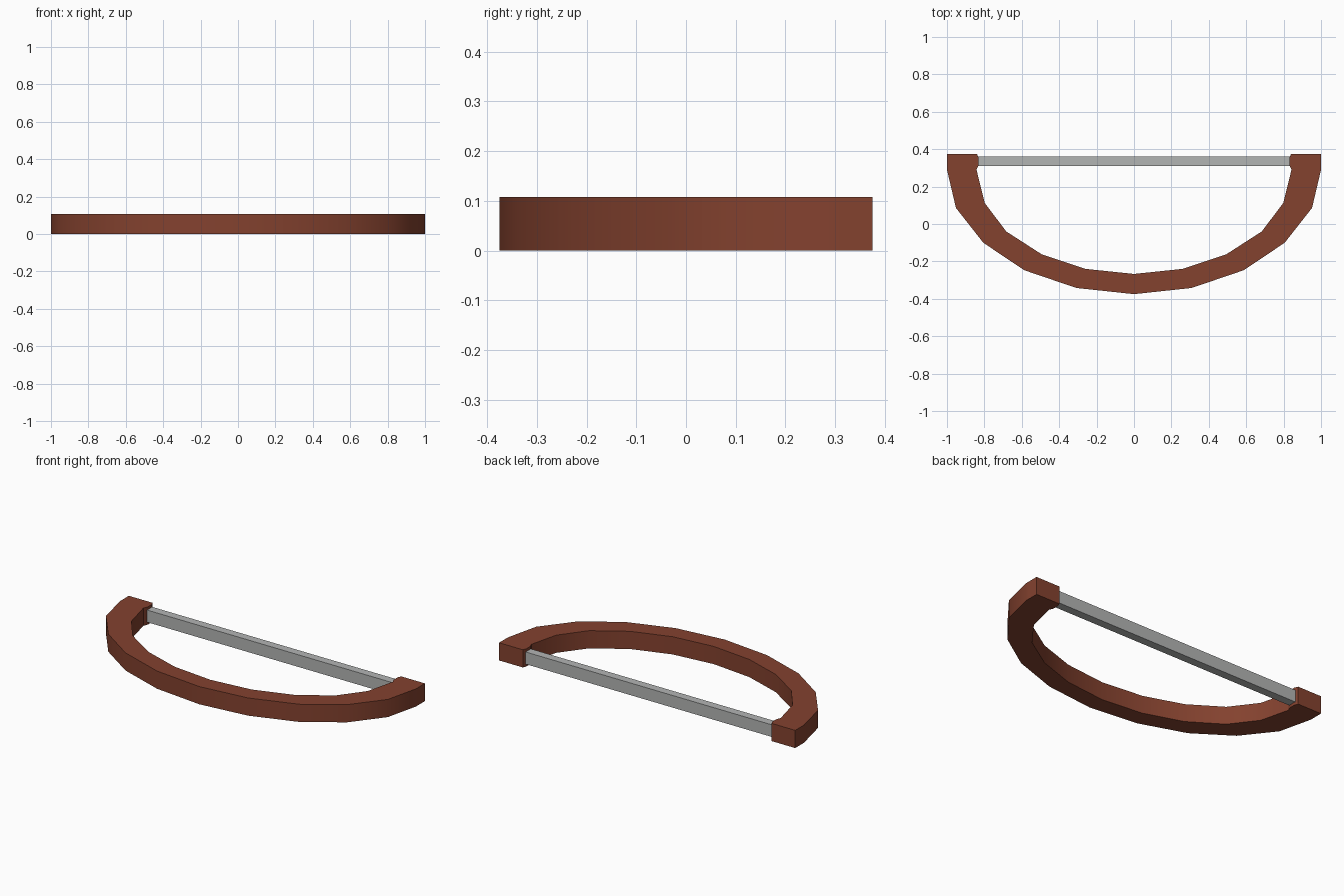
import bpy, bmesh, math

cube = bpy.data.objects.get("Cube")
if cube:
    bpy.data.objects.remove(cube, do_unlink=True)


def make_material(name, colour):
    mat = bpy.data.materials.new(name)
    mat.use_nodes = True
    mat.diffuse_color = (*colour, 1)
    bsdf = next(n for n in mat.node_tree.nodes if n.type == 'BSDF_PRINCIPLED')
    bsdf.inputs["Base Color"].default_value = (*colour, 1)
    return mat


def finish(bm, name, mat):
    bmesh.ops.recalc_face_normals(bm, faces=bm.faces)
    mesh = bpy.data.meshes.new(name)
    bm.to_mesh(mesh)
    bm.free()
    obj = bpy.data.objects.new(name, mesh)
    bpy.context.collection.objects.link(obj)
    mesh.materials.append(mat)
    return obj


def mirrored(half):
    """Full chain of points from the -x end to the +x end."""
    return [(-x, y) for x, y in reversed(half[1:])] + half


wood = make_material("brown wood", (0.23, 0.054, 0.028))
metal = make_material("grey metal", (0.45, 0.46, 0.455))

# Curved wooden bow: matching outer and inner outlines, centre to tip
HEIGHT = 0.108
outer = mirrored([(0, -.375), (.308, -.342), (.587, -.247), (.806, -.1),
                  (.952, .086), (1, .29), (1, .31), (1, .355), (1, .375)])
inner = mirrored([(0, -.267), (.26, -.24), (.492, -.163), (.683, -.04),
                  (.798, .112), (.842, .29), (.831, .315), (.831, .355), (.84, .375)])
bm = bmesh.new()
rings = [[bm.verts.new(p) for p in ((*o, 0), (*o, HEIGHT), (*i, HEIGHT), (*i, 0))]
         for o, i in zip(outer, inner)]
for a, b in zip(rings, rings[1:]):
    for k in range(4):
        n = (k + 1) % 4
        bm.faces.new((a[k], a[n], b[n], b[k]))
for end in (rings[0], rings[-1]):
    bm.faces.new(end)
bow = finish(bm, "curved_wooden_bow", wood)

bpy.ops.object.select_all(action='DESELECT')
bow.select_set(True)
bpy.context.view_layer.objects.active = bow
bpy.ops.object.shade_smooth_by_angle(angle=math.radians(30))

# Straight metal bar joining the two tips
bm = bmesh.new()
bmesh.ops.create_cube(bm, size=1)
bmesh.ops.scale(bm, vec=(1.7, .05, .074), verts=bm.verts)
bmesh.ops.translate(bm, vec=(0, .335, HEIGHT / 2), verts=bm.verts)
finish(bm, "straight_metal_bar", metal)
